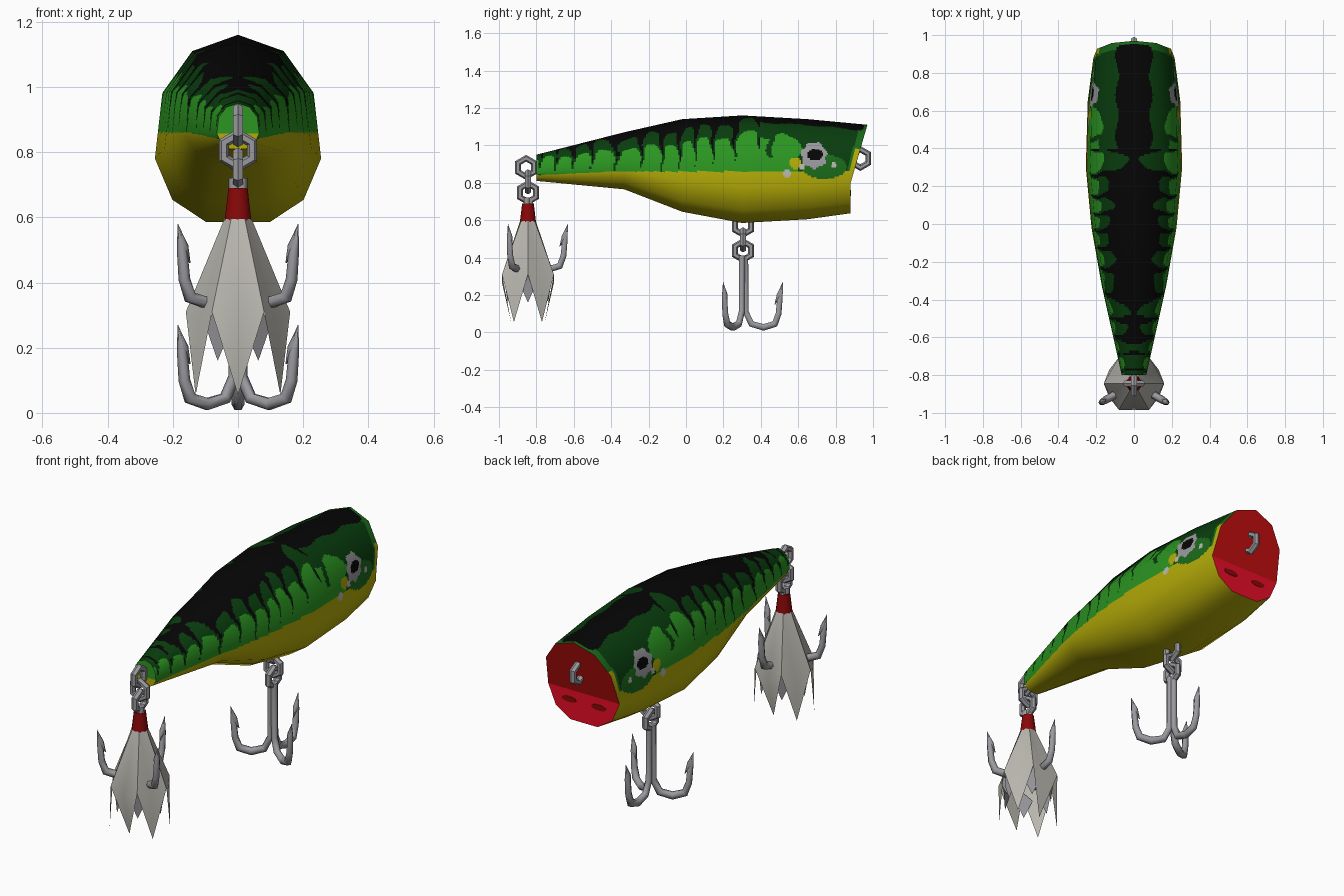
import bpy, bmesh, math
from mathutils import Vector

if "Cube" in bpy.data.objects:
    bpy.data.objects.remove(bpy.data.objects["Cube"])


def material(name, rgb, rough=0.6):
    m = bpy.data.materials.new(name)
    m.use_nodes = True
    col = [(c / 255) ** 2.2 for c in rgb] + [1]
    m.diffuse_color = col
    bsdf = m.node_tree.nodes["Principled BSDF"]
    bsdf.inputs["Base Color"].default_value = col
    bsdf.inputs["Roughness"].default_value = rough
    return m


black = material("black", (14, 14, 14))
dark_green = material("dark green", (17, 63, 21))
mid_green = material("mid green", (32, 105, 32))
green = material("bright green", (47, 148, 38))
yellow = material("yellow", (178, 169, 16))
red = material("red", (235, 20, 44))
deep_red = material("deep red", (192, 22, 22))
dark_red = material("dark red", (135, 16, 16))
steel = material("steel grey", (152, 152, 157))
feather = material("feather grey", (184, 182, 174))
PAINT = [black, dark_green, mid_green, green, yellow, steel, feather]
BLACK, DARK, MID, GREEN, YELLOW, EYE, PALE = range(7)


def add_mesh(name, verts, faces, mats):
    me = bpy.data.meshes.new(name)
    me.from_pydata(verts, [], faces)
    for m in mats:
        me.materials.append(m)
    ob = bpy.data.objects.new(name, me)
    bpy.context.collection.objects.link(ob)
    return ob


def finish(name, mat, angle=40):
    ob = bpy.context.object
    ob.name = name
    ob.data.materials.append(mat)
    bpy.ops.object.shade_smooth_by_angle(angle=math.radians(angle))
    return ob


# Body sections: y, bottom, top, half width; and the eleven-sided outline
STATIONS = [(-.8, .81, .95, .065), (-.33, .765, 1.07, .17), (-.02, .645, 1.14, .225),
            (.3, .585, 1.16, .255), (.65, .605, 1.14, .245), (.88, .637, 1.11, .215)]
HALF = [(0, 1), (.55, .913), (.91, .69), (1, .34), (.79, .12), (.38, 0)]
OUTLINE = HALF + [(-x, z) for x, z in HALF[:0:-1]]
N = len(OUTLINE)


def mouth_y(z):
    return .88 + .09 * max(0, (z - .80) / .31)


rings = [[Vector((x * w, y, b + z * (t - b))) for x, z in OUTLINE] for y, b, t, w in STATIONS]
for p in rings[-1]:
    p.y = mouth_y(p.z)


def ring_normal(i, j):
    along = rings[min(i + 1, len(rings) - 1)][j] - rings[max(i - 1, 0)][j]
    around = rings[i][(j + 1) % N] - rings[i][j - 1]
    return around.cross(along).normalized()


normals = [[ring_normal(i, j) for j in range(N)] for i in range(len(rings))]


# Paint on the head: dark cap, eye, cheek patch and rim
def paint_head(x, y, z, base):
    pupil = math.hypot((y - .69) / .042, (z - .95) / .03)
    if pupil < 1:
        return BLACK
    if math.hypot(y - .685, z - .947) < .068 + .006 * math.sin(7 * math.atan2(z - .947, y - .685)):
        return EYE
    for sy, sz, r in ((.54, .85, .02), (.62, .885, .016), (.79, .895, .014)):
        if math.hypot(y - sy, z - sz) < r:
            return PALE
    if math.hypot(y - .585, z - .905) < .032:
        return YELLOW
    rim = mouth_y(z) - y
    if rim < .025 and z < .98:
        return YELLOW
    if math.hypot((y - .74) / .12, (z - .885) / .065) < 1:
        return MID
    if z < base:
        return YELLOW
    if x < .09 + .01 * math.sin(y * 30) and z > 1 and rim > .02:
        return BLACK
    if rim < .04:
        return MID
    if y < .6 + .02 * math.sin(z * 40):
        if abs(y - .45 - .01 * math.sin(z * 50)) < .014 and z > .93:
            return DARK
        return GREEN if z < 1.05 + .015 * math.sin(y * 40) else DARK
    return DARK


# Paint rule: yellow belly, barred green flanks, black back
def paint(p):
    x, y, z = abs(p.x), p.y, p.z
    base = .86 - .02 * min(1, max(0, (-.4 - y) / .4))
    if y > .4:
        return paint_head(x, y, z, base)
    if z < base:
        return YELLOW
    crown = .957 + .14 * (y + .8) + .012 * math.sin(y * 23)
    k = min(1, (crown - base) / .2)
    phase = (y + .8) / .108 + .25 * math.sin(y * 9) + .06 * math.sin(z * 45)
    bar = (2 * abs(phase % 1 - .5)) ** 5
    if z < crown - k * (.05 + .16 * bar):
        return GREEN
    if z < crown + k * (.02 - .17 * bar):
        return DARK
    return DARK if y < -.64 and phase % 1 > .3 else BLACK


# Body skin: fine grid on the facets so the paint edges are crisp
NU, NV = 40, 18
rows, cols = NU * (len(rings) - 1) + 1, NV * N


def blend(grid, u, v):
    i = min(u // NU, len(rings) - 2)
    a, (j, b) = u / NU - i, divmod(v, NV)
    b, k = b / NV, (j + 1) % N
    return grid[i][j].lerp(grid[i][k], b).lerp(grid[i + 1][j].lerp(grid[i + 1][k], b), a)


verts = [blend(rings, u, v) for u in range(rows) for v in range(cols)]
faces = [(u * cols + v, u * cols + (v + 1) % cols, (u + 1) * cols + (v + 1) % cols, (u + 1) * cols + v)
         for u in range(rows - 1) for v in range(cols)]
body = add_mesh("body", verts, faces, PAINT)
for f in body.data.polygons:
    f.use_smooth = True
    f.material_index = paint(f.center)
body.data.normals_split_custom_set_from_vertices(
    [blend(normals, u, v).normalized() for u in range(rows) for v in range(cols)])


# End faces, each folded across the widest point
def end_face(name, ring, upper, lower, outward):
    parts = [[0, 1, 2, 3, 8, 9, 10], [3, 4, 5, 6, 7, 8]]
    if outward > 0:
        parts = [p[::-1] for p in parts]
    ob = add_mesh(name, ring, parts, [upper, lower])
    ob.data.polygons[1].material_index = 1


end_face("mouth", rings[-1], deep_red, red, 1)
end_face("tail_end", rings[0], green, yellow, -1)

# Painted spots inside the mouth
for side, sx in (("left", 1), ("right", -1)):
    bpy.ops.mesh.primitive_cylinder_add(vertices=12, radius=1, depth=1, location=(sx * .09, .88, .745),
                                        rotation=(math.pi / 2, 0, 0))
    bpy.context.object.scale = (.045, .016, .004)
    finish("mouth_spot_" + side, dark_red)


# Wire eyes and links
def link(name, y, z, across=False):
    bpy.ops.mesh.primitive_torus_add(major_segments=6, minor_segments=6, major_radius=.049, minor_radius=.018,
                                     location=(0, y, z), rotation=(0, math.pi / 2, math.pi / 2 * across))
    finish(name, steel)


# Treble hook: three shanks bent outward, tapering to barbed points
WIRE = [(.012, .41, 1), (.014, .11, 1), (.045, .045, 1.1), (.11, .027, 1.15), (.17, .045, 1.15),
        (.19, .1, 1), (.198, .19, .9), (.213, .27, .05)]
BARB = [(.213, .268, .05), (.194, .2, .9), (.17, .15, .1)]


def treble_hook(name, y, z):
    cu = bpy.data.curves.new(name, "CURVE")
    cu.dimensions = "3D"
    cu.bevel_depth = .018
    cu.bevel_resolution = 1
    cu.use_fill_caps = True
    for k in range(3):
        a = math.radians(90 + 120 * k)
        for path in (WIRE, BARB):
            s = cu.splines.new("POLY")
            s.points.add(len(path) - 1)
            for pt, (r, h, size) in zip(s.points, path):
                pt.co = (r * math.cos(a), r * math.sin(a), h, 1)
                pt.radius = size
    cu.materials.append(steel)
    ob = bpy.data.objects.new(name, cu)
    ob.location = (0, y, z)
    bpy.context.collection.objects.link(ob)


TAIL_Y, BELLY_Y = -.845, .305
link("mouth_eye", .932, .93)
link("tail_eye", -.855, .882)
link("belly_eye", BELLY_Y, .572)
for part, y, z in (("belly", BELLY_Y, 0), ("tail", TAIL_Y, .31)):
    link(part + "_split_ring", y, z + .495, True)
    link(part + "_hook_eye", y, z + .437)
    treble_hook(part + "_hook", y, z)

# Red binding above the skirt
bpy.ops.mesh.primitive_cone_add(vertices=10, radius1=.043, radius2=.031, depth=.1, location=(0, TAIL_Y, .64))
finish("binding", dark_red)

# Feather skirt: flared cone with six long points, short grey points behind the gaps
bm = bmesh.new()


def skirt_vert(k, r, z):
    a = math.radians(30 * k)
    return bm.verts.new((r * math.cos(a), TAIL_Y + r * math.sin(a), z))


top = [skirt_vert(k, .042, .595) for k in range(12)]
hem = [skirt_vert(k, .14 if k % 2 else .16, .27 if k % 2 else .31) for k in range(12)]
for k in range(12):
    bm.faces.new((top[k], hem[k], hem[(k + 1) % 12], top[(k + 1) % 12]))
for k in range(1, 12, 2):
    tip = skirt_vert(k, .09 if k % 6 == 3 else .15, .055)
    bm.faces.new((hem[k - 1], tip, hem[k]))
    bm.faces.new((hem[k], tip, hem[(k + 1) % 12]))
    inner = [skirt_vert(k + 1 + d, r, z) for d, r, z in ((-.7, .125, .26), (0, .125, .16), (.7, .125, .26), (0, .145, .32))]
    bm.faces.new(inner).material_index = 1
skirt = add_mesh("feather_skirt", [], [], [feather, steel])
bm.to_mesh(skirt.data)
bm.free()
bpy.context.view_layer.objects.active = skirt
bpy.ops.object.select_all(action="DESELECT")
skirt.select_set(True)
bpy.ops.object.shade_smooth_by_angle(angle=math.radians(40))
